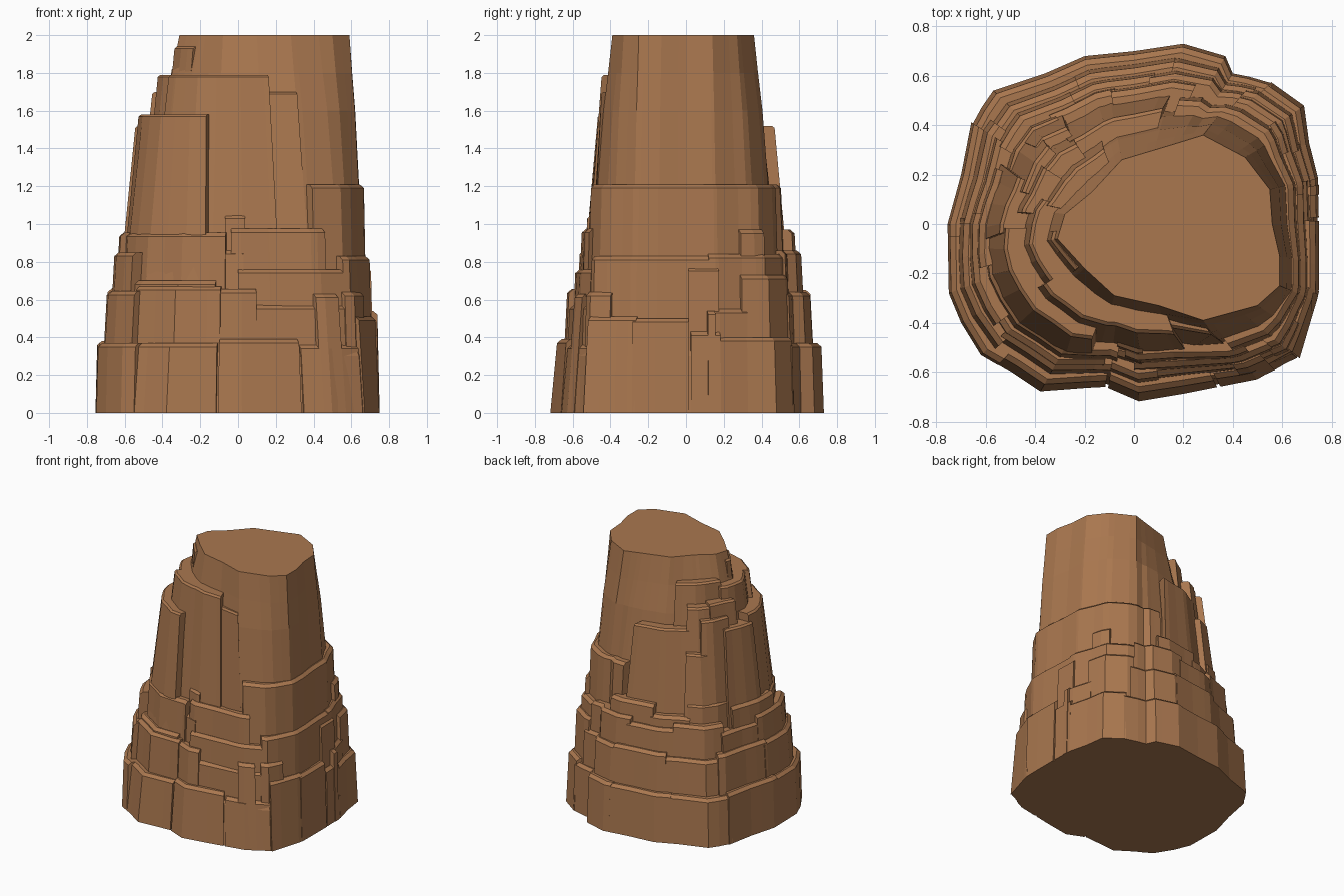
import bpy, bmesh, math

if "Cube" in bpy.data.objects:
    bpy.data.objects.remove(bpy.data.objects["Cube"])

rock = bpy.data.materials.new("sandstone brown")
rock.diffuse_color = (0.40, 0.185, 0.078, 1)
rock.use_nodes = True
rock.node_tree.nodes["Principled BSDF"].inputs["Base Color"].default_value = rock.diffuse_color

# Plan outlines: foot of the rock and flat summit
FOOT = [(.75, -.05), (.75, .17), (.71, .33), (.69, .48), (.55, .58), (.40, .61), (.37, .68),
        (.20, .73), (0, .70), (-.20, .68), (-.36, .61), (-.57, .54), (-.66, .41), (-.70, .20),
        (-.755, 0), (-.75, -.28), (-.70, -.40), (-.62, -.53), (-.50, -.60), (-.38, -.68),
        (-.12, -.66), (.02, -.72), (.20, -.69), (.50, -.63), (.67, -.55), (.72, -.38), (.75, -.28)]
SUMMIT = [(.56, 0), (.55, .14), (.45, .27), (.28, .36), (.15, .32), (.05, .29), (-.05, .26),
          (-.17, .13), (-.28, .04), (-.31, -.06), (-.20, -.18), (-.08, -.29), (.10, -.33),
          (.28, -.39), (.50, -.33), (.59, -.25), (.59, -.13)]


def polar(points):
    return sorted((math.degrees(math.atan2(y, x)) % 360, math.hypot(x, y)) for x, y in points)


FOOT_P, SUMMIT_P = polar(FOOT), polar(SUMMIT)
ANGLES = sorted({a for a, _ in FOOT_P + SUMMIT_P})


def radius(table, a):
    """Radius of an outline at an angle."""
    a %= 360
    ext = [(table[-1][0] - 360, table[-1][1])] + table + [(table[0][0] + 360, table[0][1])]
    for (a0, r0), (a1, r1) in zip(ext, ext[1:]):
        if a0 <= a <= a1:
            # straight edge between the two corners
            d0, d1 = math.radians(a - a0), math.radians(a1 - a)
            return r0 * r1 * math.sin(d0 + d1) / (r0 * math.sin(d0) + r1 * math.sin(d1))


def point(a, t, z, inset=0.0):
    """Point on the rock face, t = 0 at the foot outline and 1 at the summit outline."""
    r = radius(FOOT_P, a) * (1 - t) + radius(SUMMIT_P, a) * t - inset
    return (r * math.cos(math.radians(a)), r * math.sin(math.radians(a)), z)


def loft(name, rings):
    """Closed solid through rings of equal length."""
    bm = bmesh.new()
    rows = [[bm.verts.new(p) for p in ring] for ring in rings]
    n = len(rows[0])
    for lo, hi in zip(rows, rows[1:]):
        for i in range(n):
            j = (i + 1) % n
            bm.faces.new((lo[i], lo[j], hi[j], hi[i]))
    bm.faces.new(rows[-1])
    bm.faces.new(rows[0][::-1])
    bmesh.ops.recalc_face_normals(bm, faces=bm.faces)
    me = bpy.data.meshes.new(name)
    bm.to_mesh(me)
    bm.free()
    me.materials.append(rock)
    ob = bpy.data.objects.new(name, me)
    bpy.context.collection.objects.link(ob)


def slab(name, a0, a1, top, t, lean=0.12, flare=0.0, lip=0.02):
    """Wedge of rock between two angles, with a sloping lip along its top edge."""
    inner = [a + k for a in ANGLES for k in (-360, 0, 360)]
    angs = [a0] + sorted(a for a in inner if a0 + 2 < a < a1 - 2) + [a1]
    mid, half = (a0 + a1) / 2, (a1 - a0) / 2

    def ring(tt, z, fl, inset=0.0):
        pts = [point(a + fl * (a - mid) / half, tt, z, inset) for a in angs]
        # back of the wedge is buried in the core
        back = [(0.2 * math.cos(math.radians(a)), 0.2 * math.sin(math.radians(a)), z) for a in (a1, a0)]
        return pts + back

    loft(name, [ring(max(0, t - lean * top), 0.0, flare), ring(t, top - lip, 0),
                ring(t, top, 0, lip * 1.2)])


# Central tower
loft("tower", [[point(a, t, z) for a in ANGLES]
               for z, t in ((0, .45), (1.2, .68), (1.6, .81), (1.8, .91), (2, 1))])

# Solid foot filling the plan behind the lowest blocks
loft("foot", [[point(a, t, z) for a in ANGLES] for z, t in ((0, .04), (.3, .12), (.33, .16))])

# Tall buttresses: start angle, end angle, top, blend
for i, s in enumerate([
        (270, 305, 1.70, .76), (214, 290, 1.79, .68), (165, 218, 1.79, .74),
        (182, 250, 1.58, .51), (158, 184, 1.52, .46), (148, 174, 1.70, .62),
        (76, 128, 1.52, .60), (112, 168, 1.83, .80), (126, 160, 1.68, .64),
        (185, 218, 1.94, .94), (138, 164, 1.60, .54), (125, 142, 1.36, .48)]):
    slab(f"buttress_{i + 1}", *s, lean=.22, flare=4, lip=.012)

# Upper shelf
for i, s in enumerate([
        (-52, 70, 1.21, .52), (193, 263, .955, .35), (266, 312, .975, .41), (66, 100, .97, .36),
        (98, 128, .90, .34), (126, 160, 1.0, .38), (158, 196, .955, .28), (262, 274, 1.05, .48),
        (25, 36, .97, .39)]):
    slab(f"upper_shelf_{i + 1}", *s)

# Third shelf
for i, s in enumerate([
        (-42, 12, .83, .33), (10, 52, .84, .33), (50, 84, .86, .28), (82, 118, .82, .26),
        (116, 150, .86, .26), (148, 178, .80, .22), (176, 216, .85, .22), (214, 258, .70, .25),
        (263, 273, .86, .38), (270, 318, .76, .31)]):
    slab(f"third_shelf_{i + 1}", *s)

# Second shelf
for i, s in enumerate([
        (-43, -31, .64, .22), (1, 14, .77, .24), (24, 50, .73, .22), (48, 78, .64, .17),
        (76, 112, .65, .16), (110, 146, .62, .16), (144, 180, .66, .14), (178, 222, .645, .13),
        (220, 261, .67, .20), (260, 279, .655, .22), (277, 318, .57, .23), (12, 26, .55, .18)]):
    slab(f"second_shelf_{i + 1}", *s)

# Lowest shelf, with the lean of each block
for i, s in enumerate([
        (-21, 1, .50, .08, .16), (2, 14, .43, .06), (14, 46, .40, .06, .14), (45, 78, .37, .03),
        (76, 116, .365, .03), (114, 150, .36, .03), (148, 184, .38, .02), (182, 226, .37, .02),
        (224, 260, .37, .07, .18), (261, 297, .39, .09, .22), (298, 322, .36, .11, .3),
        (321, 340, .51, .13, .25), (305, 314, .63, .20, .3), (9, 12, .54, .06)]):
    slab(f"lowest_shelf_{i + 1}", *s)
